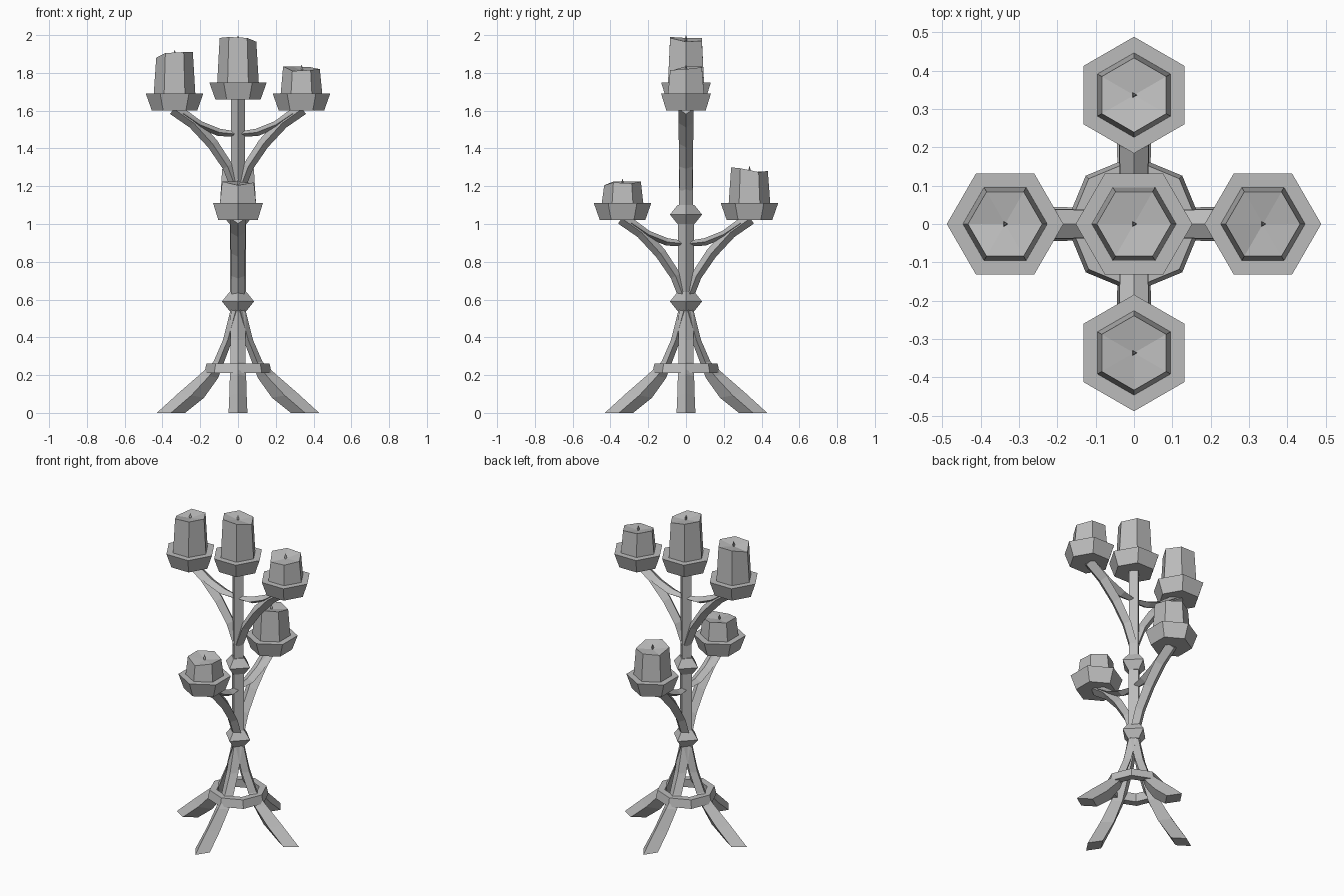
import bpy, bmesh, math
from mathutils import Vector, Matrix

if "Cube" in bpy.data.objects:
    bpy.data.objects.remove(bpy.data.objects["Cube"])

grey = bpy.data.materials.new("plain_grey")
grey.use_nodes = True
grey.diffuse_color = (0.5, 0.5, 0.5, 1)
grey.node_tree.nodes["Principled BSDF"].inputs["Base Color"].default_value = (0.5, 0.5, 0.5, 1)


def finish(name, bm, turn=0, place=(0, 0, 0)):
    bmesh.ops.recalc_face_normals(bm, faces=bm.faces)
    mesh = bpy.data.meshes.new(name)
    bm.to_mesh(mesh)
    bm.free()
    mesh.materials.append(grey)
    obj = bpy.data.objects.new(name, mesh)
    obj.matrix_world = Matrix.Translation(place) @ Matrix.Rotation(turn, 4, "Z")
    bpy.context.scene.collection.objects.link(obj)
    return obj


def bridge(bm, a, b):
    n = len(a)
    for i in range(n):
        j = (i + 1) % n
        bm.faces.new((a[i], a[j], b[j], b[i]))


def circle(bm, sides, radius, z):
    steps = [2 * math.pi * i / sides for i in range(sides)]
    return [bm.verts.new((radius * math.cos(a), radius * math.sin(a), z)) for a in steps]


def lathe(name, profile, sides, turn=0, place=(0, 0, 0), closed=False):
    """Stack of polygons from (radius, z) pairs; closed makes a hollow ring."""
    bm = bmesh.new()
    rings = [circle(bm, sides, r, z) for r, z in profile]
    for a, b in zip(rings, rings[1:]):
        bridge(bm, a, b)
    if closed:
        bridge(bm, rings[-1], rings[0])
    else:
        bm.faces.new(rings[0])
        bm.faces.new(rings[-1])
    return finish(name, bm, turn, place)


def diamond_bar(name, stations, turn, lift=0):
    """Diamond-section bar in the xz plane: (outer x, z, inner x, z, half width)."""
    bm = bmesh.new()
    rings = []
    for ox, oz, ix, iz, w in stations:
        mx, mz = (ox + ix) / 2, (oz + iz) / 2
        corners = ((ox, 0, oz), (mx, w, mz), (ix, 0, iz), (mx, -w, mz))
        rings.append([bm.verts.new(c) for c in corners])
    for a, b in zip(rings, rings[1:]):
        bridge(bm, a, b)
    bm.faces.new(rings[0])
    bm.faces.new(rings[-1])
    return finish(name, bm, turn, (0, 0, lift))


def along(path):
    """Stations for a bar following (x, z, half depth, half width) points."""
    out = []
    for i, (x, z, d, w) in enumerate(path):
        a, b = path[max(i - 1, 0)], path[min(i + 1, len(path) - 1)]
        t = Vector((b[0] - a[0], b[1] - a[1])).normalized()
        out.append((x + t.y * d, z - t.x * d, x - t.y * d, z + t.x * d, w))
    return out


def candle(name, place, turn, rim):
    """Tapered six-sided candle with an uneven melted top and a wick."""
    bm = bmesh.new()
    low = circle(bm, 6, 0.11, 0)
    top = circle(bm, 6, 0.097, 0)
    for v, h in zip(top, rim):
        v.co.z = h
    bridge(bm, low, top)
    bm.faces.new(low)
    mid = sum(rim) / 6 - 0.012
    centre = bm.verts.new((0, 0, mid))
    for i in range(6):
        bm.faces.new((top[i], top[(i + 1) % 6], centre))
    finish(name, bm, turn, place)
    x, y, z = place
    lathe(name + "_wick", [(0.005, 0), (0.008, 0.012), (0.001, 0.035)], 3, 0, (x, y, z + mid - 0.003))


# Central stem and its two knobs
lathe("stem", [(0.042, 0.5), (0.042, 1.02), (0.038, 1.08), (0.038, 1.67)], 4)
for label, z in (("lower", 0.59), ("upper", 1.05)):
    lathe(label + "_knob", [(0.045, -0.05), (0.085, 0), (0.045, 0.05)], 4, 0, (0, 0, z))

# Splayed legs and the ring that ties them
leg = [(0.43, 0, 0.28, 0, 0.05), (0.315, 0.105, 0.18, 0.08, 0.046),
       (0.2, 0.205, 0.105, 0.185, 0.043), (0.13, 0.27, 0.075, 0.265, 0.04),
       (0.08, 0.385, 0.028, 0.39, 0.04), (0.038, 0.55, -0.02, 0.55, 0.038)]
for i, side in enumerate(("left", "back", "right", "front")):
    diamond_bar(side + "_leg", leg, i * math.pi / 2)
lathe("leg_ring", [(0.178, 0.21), (0.167, 0.262), (0.125, 0.262), (0.13, 0.21)], 8, closed=True)

# Curved arms, each with a bracing arc; heights are relative to the dish base
arm = along([(0.34, 0.01, 0.034, 0.04), (0.235, -0.065, 0.032, 0.04), (0.135, -0.175, 0.03, 0.038),
             (0.055, -0.295, 0.028, 0.036), (0.008, -0.42, 0.026, 0.034)])
brace = along([(0.29, -0.015, 0.018, 0.036), (0.2, -0.075, 0.02, 0.038),
               (0.1, -0.115, 0.02, 0.036), (-0.02, -0.127, 0.012, 0.012)])
dish = [(0.12, 0), (0.152, 0.09), (0.105, 0.09)]

# Rim heights run anticlockwise from the outermost corner
holders = (("left", 0, 1.6, (0.13, 0.14, 0.145, 0.145, 0.12, 0.125)),
           ("back", 1, 1.02, (0.17, 0.165, 0.18, 0.19, 0.185, 0.165)),
           ("right", 2, 1.6, (0.19, 0.215, 0.22, 0.22, 0.215, 0.215)),
           ("front", 3, 1.02, (0.095, 0.11, 0.105, 0.115, 0.115, 0.115)))
for side, quarter, base, rim in holders:
    turn = quarter * math.pi / 2
    x, y = 0.336 * round(math.cos(turn)), 0.336 * round(math.sin(turn))
    diamond_bar(side + "_arm", arm, turn, base)
    diamond_bar(side + "_brace", brace, turn, base)
    lathe(side + "_dish", dish, 6, turn, (x, y, base))
    candle(side + "_candle", (x, y, base + 0.09), turn, rim)

# Central dish and candle
lathe("centre_dish", dish, 6, 0, (0, 0, 1.66))
candle("centre_candle", (0, 0, 1.75), 0, (0.215, 0.22, 0.235, 0.235, 0.24, 0.235))
